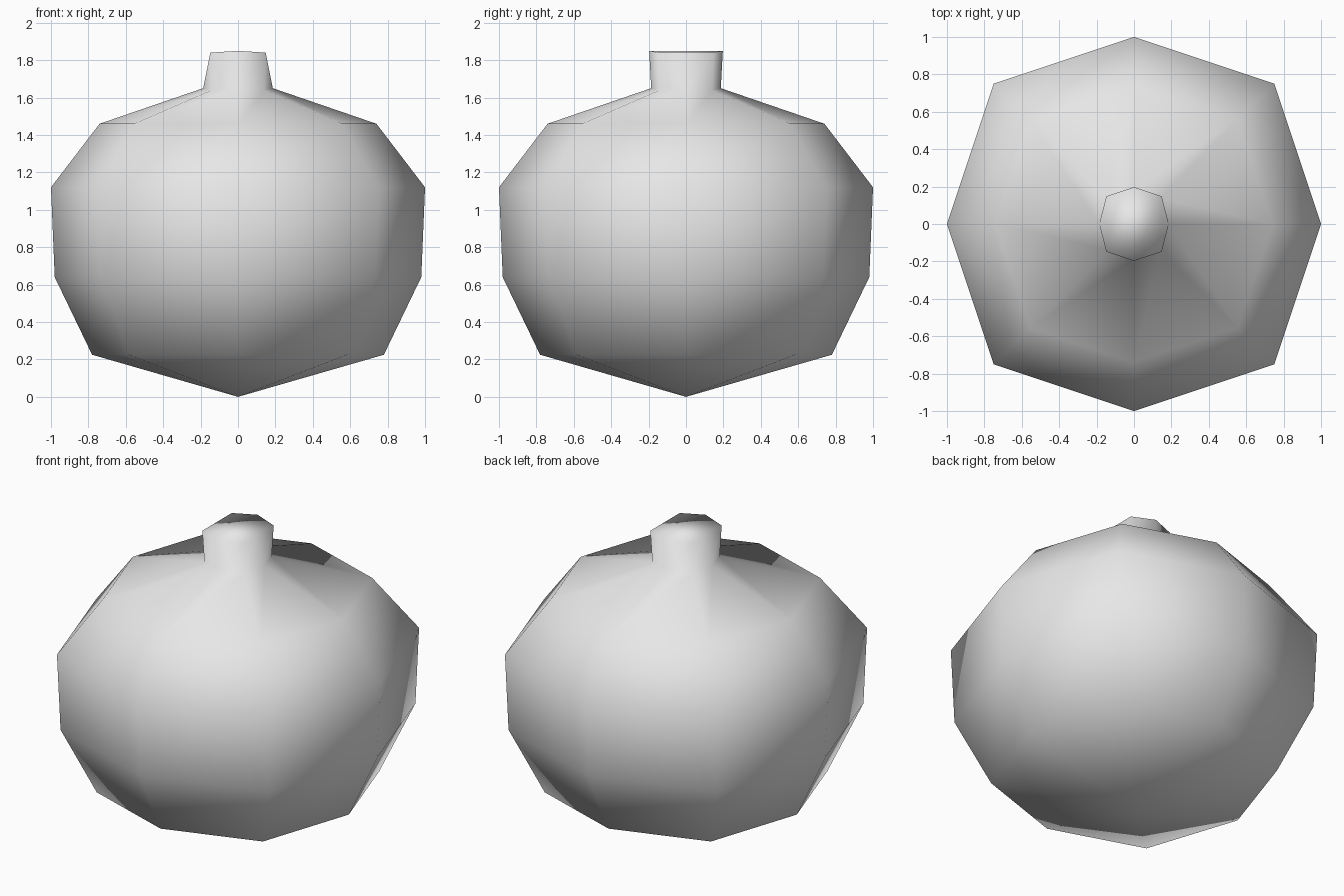
import bpy
import bmesh

cube = bpy.data.objects.get("Cube")
if cube:
    bpy.data.objects.remove(cube, do_unlink=True)

# Single plain grey material
grey = bpy.data.materials.new("plain_grey")
grey.use_nodes = True
colour = (0.8, 0.8, 0.8, 1.0)
grey.diffuse_color = colour
grey.node_tree.nodes["Principled BSDF"].inputs["Base Color"].default_value = colour

# Eight directions: points on the axes, with corners pulled slightly outward
C = 0.75
DIRECTIONS = [(1, 0), (C, C), (0, 1), (-C, C), (-1, 0), (-C, -C), (0, -1), (C, -C)]

bm = bmesh.new()


def ring(radius, z, corner_drop=0.0):
    return [bm.verts.new((radius * x, radius * y, z - corner_drop * (i % 2)))
            for i, (x, y) in enumerate(DIRECTIONS)]


def pairs():
    return [(i, (i + 1) % 8) for i in range(8)]


# Rounded body, from the pointed base to the foot of the neck
profile = [(0.78, 0.225), (0.98, 0.64), (1.0, 1.12), (0.74, 1.46)]
rings = [ring(r, z) for r, z in profile]
rings.append(ring(0.186, 1.65, 0.01))
base = bm.verts.new((0, 0, 0))
for i, j in pairs():
    bm.faces.new((base, rings[0][j], rings[0][i]))
for low, high in zip(rings, rings[1:]):
    for i, j in pairs():
        bm.faces.new((low[i], low[j], high[j], high[i]))

# Neck: the two side points of the foot taper into triangles
foot = rings[-1]
rim = ring(0.197, 1.85, 0.01)
for side in (0, 4):
    bm.verts.remove(rim[side])
    rim[side] = None
for i, j in pairs():
    corners = [foot[i], foot[j], rim[j], rim[i]]
    bm.faces.new([v for v in corners if v])
for side in (0, 4):
    before, after = (side - 1) % 8, side + 1
    bm.faces.new((foot[side], rim[after], rim[before]))

# Cap with a shallow ridge from front to back
bm.faces.new((rim[6], rim[7], rim[1], rim[2]))
bm.faces.new((rim[2], rim[3], rim[5], rim[6]))

bmesh.ops.recalc_face_normals(bm, faces=bm.faces)
for face in bm.faces:
    face.smooth = True

mesh = bpy.data.meshes.new("round_body_with_neck")
bm.to_mesh(mesh)
bm.free()
mesh.materials.append(grey)
body = bpy.data.objects.new("round_body_with_neck", mesh)
bpy.context.collection.objects.link(body)
